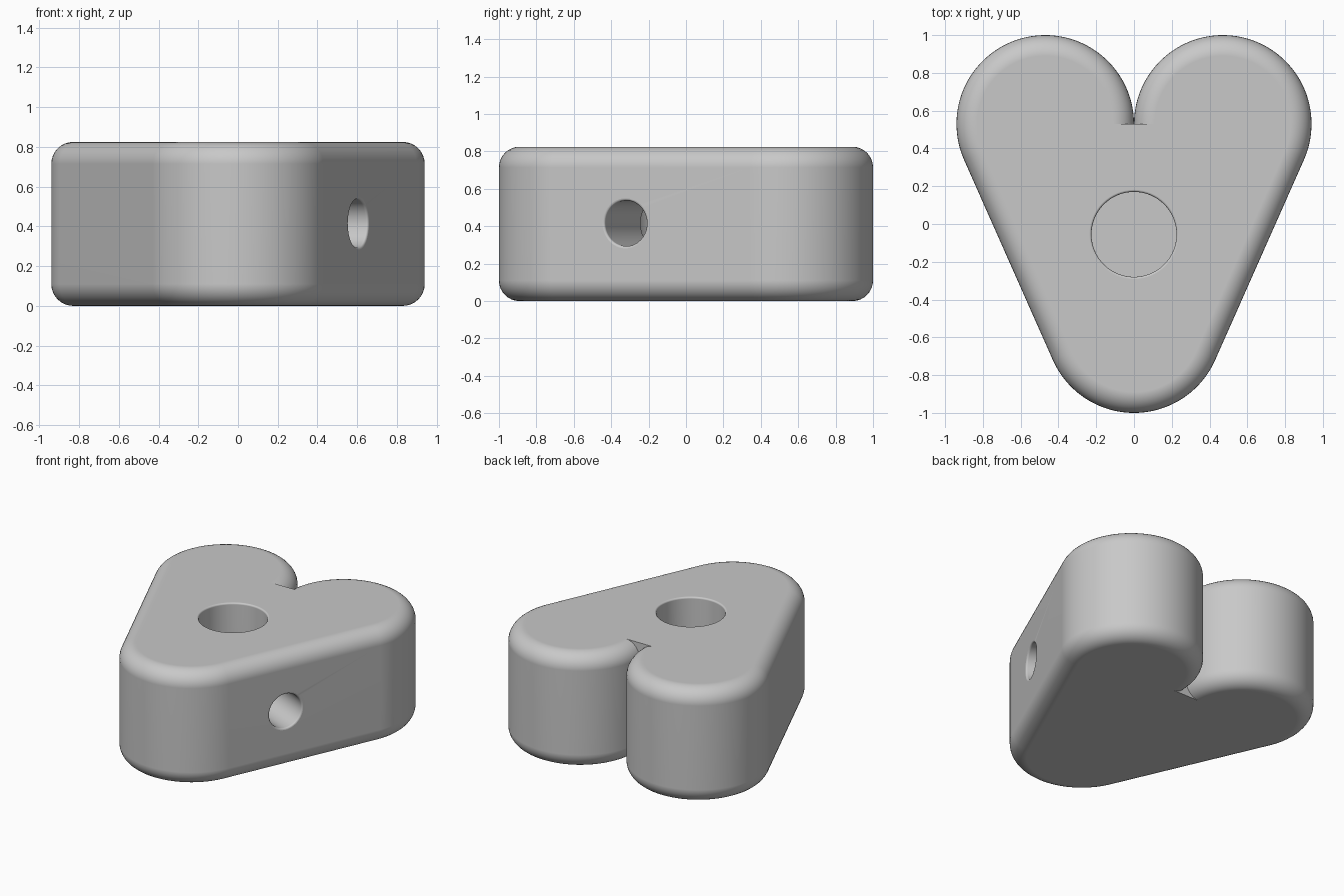
import bpy, bmesh
from math import sin, cos, pi, atan2
from mathutils import Matrix, Vector

cube = bpy.data.objects.get("Cube")
if cube:
    bpy.data.objects.remove(cube)

HEIGHT, RADIUS, ROUND = 0.825, 0.47, 0.11
LOBE_Y = 0.53
STEPS = 8

grey = bpy.data.materials.new("plain grey")
grey.use_nodes = True
colour = (0.58, 0.58, 0.58, 1)
grey.diffuse_color = colour
grey.node_tree.nodes["Principled BSDF"].inputs["Base Color"].default_value = colour


def make_object(name, bm):
    bmesh.ops.recalc_face_normals(bm, faces=bm.faces)
    mesh = bpy.data.meshes.new(name)
    bm.to_mesh(mesh)
    bm.free()
    mesh.materials.append(grey)
    obj = bpy.data.objects.new(name, mesh)
    bpy.context.collection.objects.link(obj)
    return obj


def loft(rings):
    """Join closed rings of points and cap both ends."""
    bm = bmesh.new()
    loops = [[bm.verts.new(p) for p in ring] for ring in rings]
    count = len(loops[0])
    for low, high in zip(loops, loops[1:]):
        for i in range(count):
            j = (i + 1) % count
            bm.faces.new((low[i], low[j], high[j], high[i]))
    bm.faces.new(loops[0][::-1])
    bm.faces.new(loops[-1])
    return bm


def arc(cx, cy, r, start, end, n):
    return [(cx + r * cos(start + (end - start) * i / n),
             cy + r * sin(start + (end - start) * i / n)) for i in range(n + 1)]


# Heart outline: three equal circles joined by tangent lines
side_angle = -atan2(RADIUS, 2 * LOBE_Y)


def heart(inset, z):
    r = RADIUS - inset
    pts = arc(0, -LOBE_Y, r, -pi - side_angle, side_angle, 40)
    pts += arc(RADIUS, LOBE_Y, r, side_angle, pi, 56)
    pts += arc(-RADIUS, LOBE_Y, r, 0, pi - side_angle, 56)
    return [(x, y, z) for x, y in pts]


# Body with rounded top and bottom rims
angles = [pi / 2 * i / STEPS for i in range(STEPS + 1)]
profile = [(ROUND * (1 - sin(a)), ROUND * (1 - cos(a))) for a in angles]
rings = [heart(d, z) for d, z in profile]
rings += [heart(d, HEIGHT - z) for d, z in reversed(profile)]
bm = loft(rings)
bmesh.ops.remove_doubles(bm, verts=bm.verts, dist=0.0001)
body = make_object("heart_block", bm)


# Round hole cutters with a slightly eased lip
def hole_cutter(name, r, depth, origin, outward):
    lip = 0.012
    shape = [(r, -depth)]
    for i in range(5):
        a = pi / 2 * i / 4
        shape.append((r + lip * (1 - cos(a)), lip * (sin(a) - 1)))
    shape.append((r + lip, 0.1))
    rings = [[(x, y, z) for x, y in arc(0, 0, rad, 0, 2 * pi, 64)[:-1]]
             for rad, z in shape]
    obj = make_object(name, loft(rings))
    turn = Vector(outward).to_track_quat('Z', 'Y').to_matrix().to_4x4()
    obj.data.transform(Matrix.Translation(origin) @ turn)
    obj.hide_render = True
    obj.hide_set(True)
    return obj


normal = Vector((cos(side_angle), sin(side_angle), 0))
hole_centre = Vector((0, -0.055, 0))
reach = normal.dot(Vector((0, LOBE_Y, 0)) + hole_centre) * -1 + RADIUS
reach = RADIUS - normal.dot(hole_centre - Vector((0, -LOBE_Y, 0)))
cutters = [
    hole_cutter("centre_hole_cutter", 0.225, 0.62,
                hole_centre + Vector((0, 0, HEIGHT)), (0, 0, 1)),
    hole_cutter("side_hole_cutter", 0.122, reach,
                hole_centre + normal * reach + Vector((0, 0, HEIGHT / 2 + 0.003)),
                normal),
]

bpy.context.view_layer.objects.active = body
body.select_set(True)
for cutter in cutters:
    mod = body.modifiers.new(cutter.name, 'BOOLEAN')
    mod.operation = 'DIFFERENCE'
    mod.solver = 'EXACT'
    mod.object = cutter
    bpy.ops.object.modifier_apply(modifier=mod.name)
for cutter in cutters:
    bpy.data.objects.remove(cutter)

# Smooth curves, sharp creases and clean flat faces
bpy.ops.object.shade_smooth_by_angle(angle=pi / 6)
weighted = body.modifiers.new("weighted_normals", 'WEIGHTED_NORMAL')
weighted.keep_sharp = True
